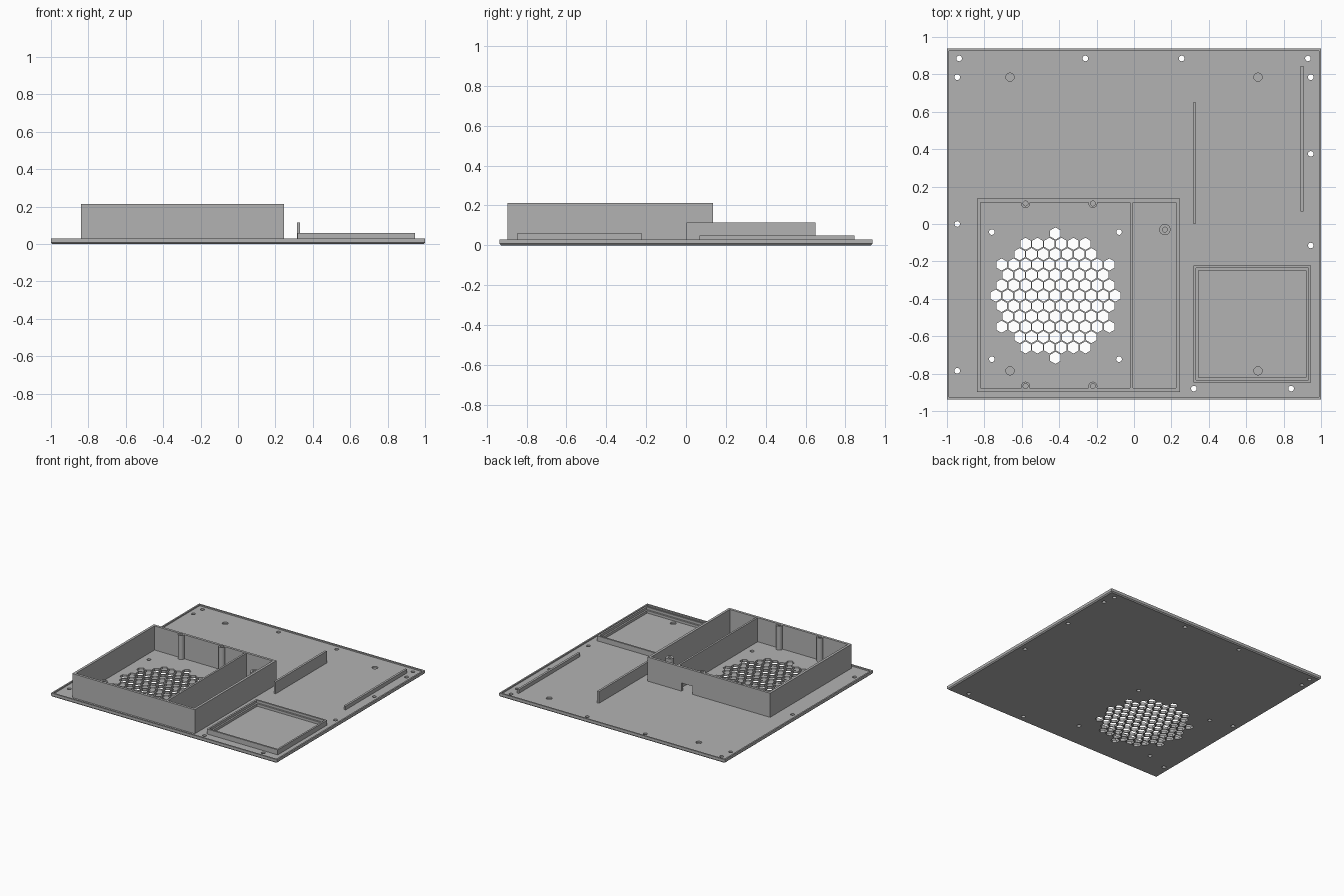
import bpy
import bmesh
from math import cos, sin, pi, sqrt

cube = bpy.data.objects.get("Cube")
if cube:
    bpy.data.objects.remove(cube, do_unlink=True)

grey = bpy.data.materials.new("plain_grey")
grey.use_nodes = True
COLOUR = (0.45, 0.45, 0.45, 1)
grey.diffuse_color = COLOUR
grey.node_tree.nodes["Principled BSDF"].inputs["Base Color"].default_value = COLOUR

FLOOR, RIM = 0.02, 0.03
BASE = FLOOR - 0.005      # parts sink slightly into the floor


def finish(name, bm):
    bmesh.ops.recalc_face_normals(bm, faces=bm.faces)
    mesh = bpy.data.meshes.new(name)
    bm.to_mesh(mesh)
    bm.free()
    mesh.materials.append(grey)
    obj = bpy.data.objects.new(name, mesh)
    bpy.context.collection.objects.link(obj)
    return obj


def rect_loft(name, x0, x1, y0, y1, profile, closed):
    """Rectangular rings given as (inset, z), joined in order."""
    bm = bmesh.new()
    rings = []
    for i, z in profile:
        corners = ((x0 + i, y0 + i), (x1 - i, y0 + i), (x1 - i, y1 - i), (x0 + i, y1 - i))
        rings.append([bm.verts.new((x, y, z)) for x, y in corners])
    pairs = list(zip(rings, rings[1:]))
    if closed:
        pairs.append((rings[-1], rings[0]))
    else:
        bm.faces.new(rings[0])
        bm.faces.new(rings[-1])
    for a, b in pairs:
        for k in range(4):
            n = (k + 1) % 4
            bm.faces.new((a[k], a[n], b[n], b[k]))
    return finish(name, bm)


def block(name, x0, x1, y0, y1, z0, z1):
    return rect_loft(name, x0, x1, y0, y1, [(0, z0), (0, z1)], False)


def add_prism(bm, x, y, r, z0, z1, sides):
    low, high = [[bm.verts.new((x + r * sin(2 * pi * k / sides), y + r * cos(2 * pi * k / sides), z))
                  for k in range(sides)] for z in (z0, z1)]
    bm.faces.new(low)
    bm.faces.new(high)
    for k in range(sides):
        n = (k + 1) % sides
        bm.faces.new((low[k], low[n], high[n], high[k]))


def prisms(name, points, r, z0, z1, sides=24):
    bm = bmesh.new()
    for x, y in points:
        add_prism(bm, x, y, r, z0, z1, sides)
    return finish(name, bm)


def cut(obj, cutters):
    """Subtract the cutters and bake the result."""
    for c in cutters:
        mod = obj.modifiers.new("cut", 'BOOLEAN')
        mod.operation = 'DIFFERENCE'
        mod.solver = 'EXACT'
        mod.object = c
    deps = bpy.context.evaluated_depsgraph_get()
    mesh = bpy.data.meshes.new_from_object(obj.evaluated_get(deps))
    obj.modifiers.clear()
    obj.data = mesh


def discard(cutters):
    for c in cutters:
        bpy.data.objects.remove(c, do_unlink=True)


# Base plate with raised rim and chamfered underside
plate = rect_loft("base_plate", -1, 1, -0.937, 0.937,
                  [(0.008, 0), (0, 0.008), (0, RIM), (0.012, RIM), (0.012, FLOOR)], False)

# Hexagonal fan grille
FAN_X, FAN_Y, PITCH = -0.42, -0.383, 0.064
grille = []
for row in range(-6, 7):
    for col in range(-6, 7):
        u, v = col + (row % 2) / 2, row * sqrt(3) / 2
        if u * u + v * v < 5.25 ** 2:
            grille.append((FAN_X + u * PITCH, FAN_Y + v * PITCH))

# Screw holes along the edges and around the fan
screws = [(-0.935, 0.885), (-0.26, 0.885), (0.255, 0.885), (0.93, 0.885),
          (-0.945, 0.785), (0.945, 0.785), (0.945, 0.375), (-0.945, 0),
          (0.945, -0.115), (-0.945, -0.785), (0.84, -0.88), (0.32, -0.88)]
screws += [(FAN_X + sx * 0.34, FAN_Y + sy * 0.34) for sx in (-1, 1) for sy in (-1, 1)]
sockets = [(sx * 0.663, sy * 0.785) for sx in (-1, 1) for sy in (-1, 1)]

tools = [prisms("grille_cutter", grille, 0.0325, -0.1, 0.1, 6),
         prisms("screw_cutter", screws, 0.015, -0.1, 0.1),
         prisms("socket_cutter", sockets, 0.022, 0.008, 0.1)]
cut(plate, tools)
discard(tools)

# Tall fan box with cable notch in the back wall
TOP = 0.213
box = rect_loft("fan_box", -0.84, 0.245, -0.897, 0.135,
                [(0, BASE), (0, TOP), (0.02, TOP), (0.02, BASE)], True)
block("box_divider", -0.021, -0.006, -0.885, 0.12, BASE, TOP - 0.001)
boss_points = [(x, y) for x in (-0.58, -0.22) for y in (0.11, -0.867)]
bosses = prisms("box_screw_bosses", boss_points, 0.024, BASE, TOP - 0.001)
post_points = [(0.165, -0.03)]
post = prisms("cable_post", post_points, 0.03, BASE, 0.17)
notch = block("notch_cutter", -0.15, -0.055, 0.1, 0.2, 0, 0.085)
bores = prisms("bore_cutter", boss_points + post_points, 0.013, 0.06, 0.3)
cut(box, [notch, bores])
cut(bosses, [notch, bores])
cut(post, [bores])
discard([notch, bores])

# Upright guide fins
block("tall_fin", 0.315, 0.332, 0.003, 0.65, BASE, 0.115)
block("low_fin", 0.89, 0.907, 0.068, 0.845, BASE, 0.05)

# Stepped square frame
rect_loft("stepped_frame", 0.317, 0.946, -0.848, -0.222,
          [(0, BASE), (0, 0.06), (0.014, 0.06), (0.014, 0.04), (0.027, 0.04), (0.027, BASE)], True)
